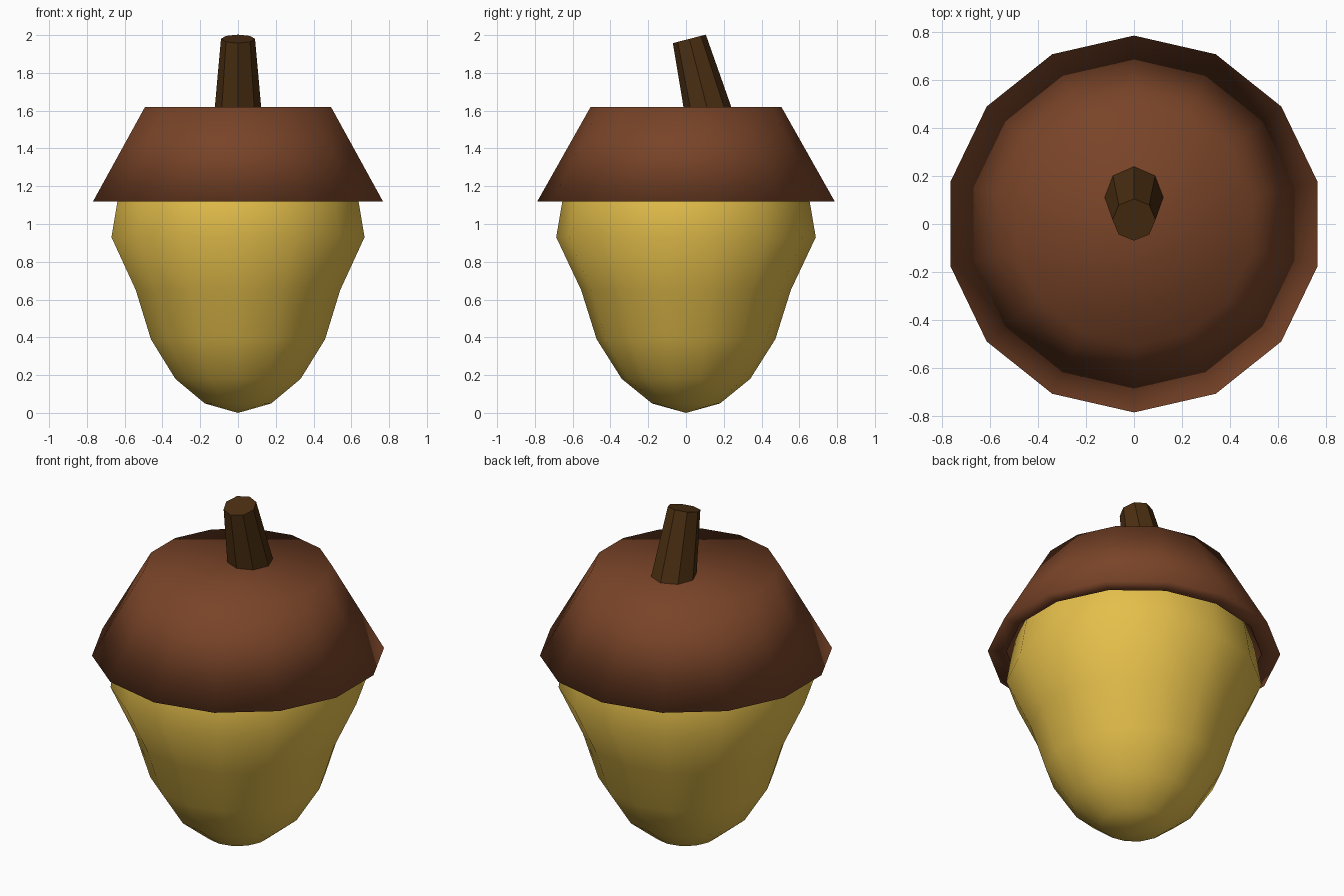
import bpy
import bmesh
from math import sin, cos, tau, radians
from mathutils import Matrix

cube = bpy.data.objects.get("Cube")
if cube:
    bpy.data.objects.remove(cube, do_unlink=True)

SIDES = 14


def make_material(name, rgb):
    mat = bpy.data.materials.new(name)
    mat.use_nodes = True
    color = (*rgb, 1.0)
    mat.diffuse_color = color
    mat.node_tree.nodes["Principled BSDF"].inputs["Base Color"].default_value = color
    mat.use_backface_culling = True
    return mat


def finish(name, bm, mat):
    mesh = bpy.data.meshes.new(name)
    bm.to_mesh(mesh)
    bm.free()
    mesh.materials.append(mat)
    obj = bpy.data.objects.new(name, mesh)
    bpy.context.collection.objects.link(obj)
    return obj


def lathe(name, profile, mat, sharp_ring, inside_out=False):
    """Spin (radius, height) points; zero radius makes a pole, open ends are filled."""
    bm = bmesh.new()
    rings = []
    for r, z in profile:
        if r == 0:
            rings.append([bm.verts.new((0, 0, z))] * SIDES)
        else:
            rings.append([bm.verts.new((r * sin(tau * i / SIDES), r * cos(tau * i / SIDES), z))
                          for i in range(SIDES)])
    for a, b in zip(rings, rings[1:]):
        for i in range(SIDES):
            j = (i + 1) % SIDES
            corners = dict.fromkeys((a[i], a[j], b[j], b[i]))
            bm.faces.new(list(corners))
    for ring in (rings[0], rings[-1]):
        if ring[0] is not ring[1]:
            bm.faces.new(ring)
    bmesh.ops.recalc_face_normals(bm, faces=bm.faces)
    if inside_out:
        bmesh.ops.reverse_faces(bm, faces=bm.faces)
    for face in bm.faces:
        face.smooth = True
    # One crease ring separates the smooth areas
    crease = set(rings[sharp_ring])
    for edge in bm.edges:
        if all(v in crease for v in edge.verts):
            edge.smooth = False
    return finish(name, bm, mat)


nut_yellow = make_material("golden yellow", (0.78, 0.52, 0.07))
cap_brown = make_material("reddish brown", (0.19, 0.057, 0.021))
stem_brown = make_material("dark brown", (0.07, 0.028, 0.006))

# Nut body, tapering to a blunt tip at the bottom
lathe("nut", [(0, 0), (0.18, 0.05), (0.34, 0.18), (0.473, 0.39), (0.555, 0.65),
              (0.687, 0.93), (0.653, 1.13), (0.64, 1.19)], nut_yellow, sharp_ring=-1)

# Cap: a thick-walled shell whose faces point inward
lathe("cap", [(0.505, 1.62), (0.787, 1.12), (0.687, 1.12), (0.455, 1.595)],
      cap_brown, sharp_ring=2, inside_out=True)

# Stem: tapered, flat-sided and leaning forward
bm = bmesh.new()
lean = Matrix.Translation((0, 0.073, 1.765)) @ Matrix.Rotation(radians(14.4), 4, 'X')
bmesh.ops.create_cone(bm, cap_ends=True, segments=8, radius1=0.129, radius2=0.09,
                      depth=0.444, matrix=lean)
finish("stem", bm, stem_brown)
